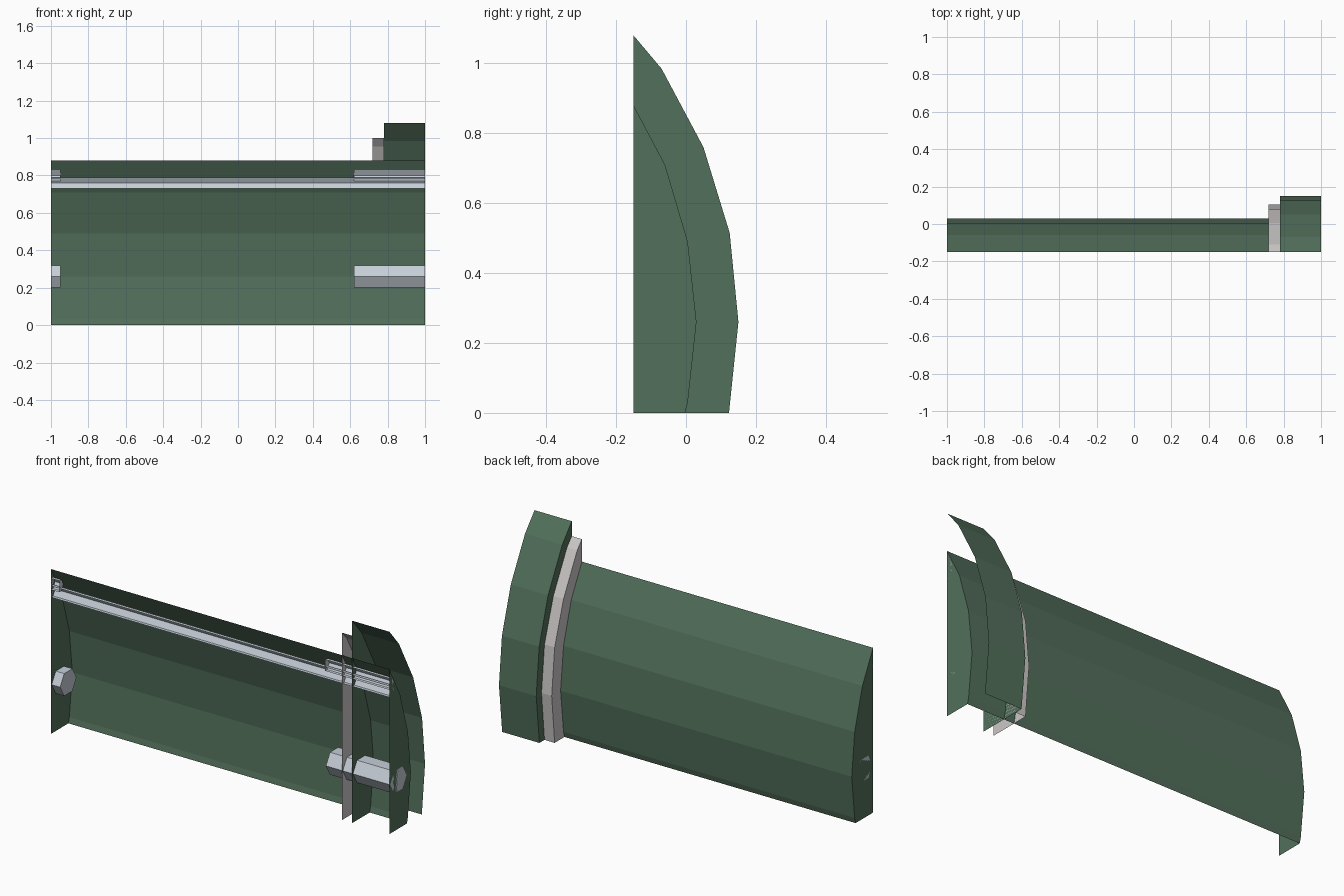
import bpy, bmesh, math

if "Cube" in bpy.data.objects:
    bpy.data.objects.remove(bpy.data.objects["Cube"])

FRONT = -0.15  # the open front plane


def material(name, rgb):
    m = bpy.data.materials.new(name)
    m.diffuse_color = (*rgb, 1)
    m.use_nodes = True
    m.node_tree.nodes["Principled BSDF"].inputs["Base Color"].default_value = m.diffuse_color
    return m


green = material("green_paint", (0.085, 0.16, 0.105))
steel = material("steel", (0.56, 0.62, 0.68))
trim = material("trim_grey", (0.6, 0.58, 0.57))


def shell(name, profile, x0, x1, mat, caps):
    """Sweep a (y, z) profile, listed from top to bottom, along x; the front stays open."""
    bm = bmesh.new()
    a = [bm.verts.new((x0, y, z)) for y, z in profile]
    b = [bm.verts.new((x1, y, z)) for y, z in profile]
    for i in range(len(profile) - 1):
        bm.faces.new((a[i], b[i], b[i + 1], a[i + 1]))
    for side, ring, x in (("left", a, x0), ("right", b, x1)):
        if side not in caps:
            continue
        loop = list(ring)
        y, z = profile[-1]
        if y > FRONT:
            loop.append(bm.verts.new((x, FRONT, z)))
        bm.faces.new(loop if side == "left" else loop[::-1])
    mesh = bpy.data.meshes.new(name)
    bm.to_mesh(mesh)
    bm.free()
    mesh.materials.append(mat)
    ob = bpy.data.objects.new(name, mesh)
    bpy.context.collection.objects.link(ob)
    return ob


def half_hex(z, r):
    """Rear half of a hexagon centred on the front plane."""
    h = r * math.sqrt(3) / 2
    return [(FRONT, z + h), (FRONT + r / 2, z + h), (FRONT + r, z),
            (FRONT + r / 2, z - h), (FRONT, z - h)]


def hex_tube(name, x0, x1, y, z, r):
    """Solid hexagonal bar along x with flat top and bottom."""
    bpy.ops.mesh.primitive_cylinder_add(vertices=6, radius=r, depth=x1 - x0)
    ob = bpy.context.object
    ob.name = name
    ob.location = ((x0 + x1) / 2, y, z)
    # corners of the hexagon point along y
    ob.rotation_euler = (0, math.pi / 2, 0)
    ob.data.materials.append(steel)


# Main curved shell with both ends closed, open at front and bottom
shell("main_shell", [(FRONT, 0.88), (-0.06, 0.71), (0.005, 0.49), (0.03, 0.26),
                     (0.005, 0.03), (-0.003, 0.0)], -1, 1, green, ("left", "right"))

# Wide end collar, open at its outer end
shell("end_collar", [(FRONT, 1.08), (-0.07, 0.985), (0.05, 0.76), (0.125, 0.515),
                     (0.15, 0.26), (0.123, 0.0)], 0.78, 1, green, ("left",))

# Grey trim ring beside the collar
shell("trim_ring", [(FRONT, 1.0), (-0.11, 0.955), (0.005, 0.74), (0.08, 0.51),
                    (0.105, 0.26), (0.08, 0.0)], 0.72, 0.78, trim, ("left", "right"))

# Long upper rail and short upper pins, cut at the front plane
shell("upper_rail", half_hex(0.76, 0.035), -1, 1, steel, ("left", "right"))
for side, x0, x1 in (("left", -1, -0.95), ("right", 0.62, 1)):
    shell(f"upper_pin_{side}", half_hex(0.80, 0.035), x0, x1, steel, ("left", "right"))
    # Lower hexagonal pins
    hex_tube(f"lower_pin_{side}", x0, x1, -0.075, 0.26, 0.069)
